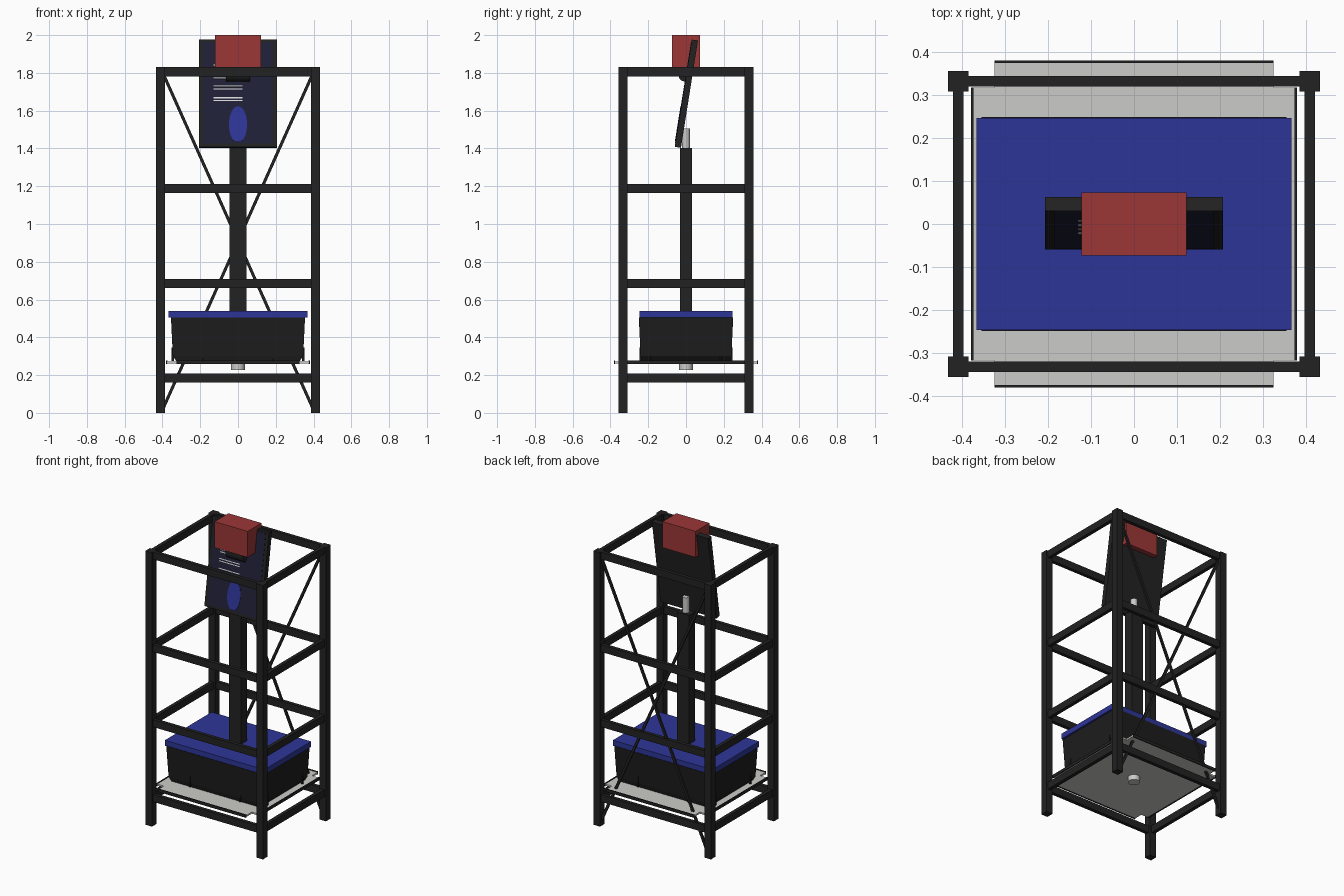
import bpy, bmesh, math
from mathutils import Matrix, Vector

if "Cube" in bpy.data.objects:
    bpy.data.objects.remove(bpy.data.objects["Cube"])


def material(name, rgb):
    m = bpy.data.materials.new(name)
    m.diffuse_color = (*rgb, 1)
    m.use_nodes = True
    m.node_tree.nodes["Principled BSDF"].inputs["Base Color"].default_value = m.diffuse_color
    return m


BLACK = material("frame black", (0.016, 0.016, 0.016))
DARK = material("bin black", (0.012, 0.012, 0.012))
NAVY = material("screen navy", (0.014, 0.014, 0.038))
BLUE = material("blue", (0.027, 0.036, 0.31))
RED = material("red", (0.33, 0.037, 0.037))
GREY = material("light grey", (0.6, 0.6, 0.58))
WHITE = material("white", (0.75, 0.75, 0.75))


def finish(name, bm, mat, matrix=None):
    bmesh.ops.recalc_face_normals(bm, faces=bm.faces)
    me = bpy.data.meshes.new(name)
    bm.to_mesh(me)
    bm.free()
    me.materials.append(mat)
    ob = bpy.data.objects.new(name, me)
    bpy.context.collection.objects.link(ob)
    if matrix:
        ob.matrix_world = matrix
    return ob


def box(name, center, size, mat, matrix=None):
    bm = bmesh.new()
    bmesh.ops.create_cube(bm, size=1)
    bmesh.ops.scale(bm, vec=size, verts=bm.verts)
    bmesh.ops.translate(bm, vec=center, verts=bm.verts)
    return finish(name, bm, mat, matrix)


def prism(name, points, depth, mat, matrix=None):
    """Extrude an outline of 3D points along a depth vector."""
    bm = bmesh.new()
    f = bm.faces.new([bm.verts.new(p) for p in points])
    r = bmesh.ops.extrude_face_region(bm, geom=[f])
    vs = [v for v in r["geom"] if isinstance(v, bmesh.types.BMVert)]
    bmesh.ops.translate(bm, vec=depth, verts=vs)
    return finish(name, bm, mat, matrix)


def cylinder(name, center, radius, length, mat, axis="Z"):
    bm = bmesh.new()
    bmesh.ops.create_cone(bm, cap_ends=True, segments=32, radius1=radius,
                          radius2=radius, depth=length)
    rot = Matrix.Rotation(math.pi / 2, 4, "Y") if axis == "X" else Matrix()
    bm.transform(Matrix.Translation(center) @ rot)
    for f in bm.faces:
        f.smooth = len(f.verts) == 4
    for e in bm.edges:
        e.smooth = e.calc_face_angle(0) < 0.6
    return finish(name, bm, mat)


# Frame posts and four levels of rails
PX, PY = 0.41, 0.333
for sx in (-1, 1):
    for sy in (-1, 1):
        box("post", (sx * PX, sy * PY, 0.915), (0.048, 0.048, 1.83), BLACK)
for z in (0.185, 0.685, 1.187, 1.806):
    for s in (-1, 1):
        box("cross_rail", (0, s * PY, z), (2 * PX - 0.04, 0.024, 0.048), BLACK)
        box("side_rail", (s * PX, 0, z), (0.024, 2 * PY - 0.04, 0.048), BLACK)

# Diagonal braces on the back
for s in (-1, 1):
    a, b = Vector((s * -0.398, PY, 1.80)), Vector((s * 0.398, PY, 0.02))
    d = b - a
    m = Matrix.Translation((a + b) / 2) @ Matrix.Rotation(math.atan2(d.x, d.z), 4, "Y")
    box("back_brace", (0, 0, 0), (0.016, 0.012, d.length), BLACK, m)

# Base plate with notched corners and thin dark rims
outline = []
for sx, sy in ((1, 1), (-1, 1), (-1, -1), (1, -1)):
    pts = [(0.375, 0.318), (0.325, 0.318), (0.325, 0.376)]
    if sx * sy < 0:
        pts.reverse()
    outline += [(sx * x, sy * y, 0.262) for x, y in pts]
prism("base_plate", outline, (0, 0, 0.011), GREY)
for s in (-1, 1):
    box("plate_rim", (0, s * 0.378, 0.268), (0.65, 0.006, 0.02), BLACK)
    box("plate_rim", (s * 0.377, 0, 0.268), (0.006, 0.636, 0.02), BLACK)

# Tapered bin: stacked rectangular sections (half width, half depth, z)
bm = bmesh.new()
rings = []
for x, y, z in ((0.325, 0.235, 0.272), (0.345, 0.24, 0.30),
                (0.355, 0.25, 0.506)):
    rings.append([bm.verts.new(p) for p in
                  ((-x, -y, z), (x, -y, z), (x, y, z), (-x, y, z))])
for lo, hi in zip(rings, rings[1:]):
    for i in range(4):
        j = (i + 1) % 4
        bm.faces.new((lo[i], lo[j], hi[j], hi[i]))
bm.faces.new(rings[0])
bm.faces.new(rings[-1])
finish("bin", bm, DARK)
for s in (-1, 1):
    for p in (-0.185, 0.185):
        box("bin_rib", (p, s * 0.24, 0.31), (0.008, 0.012, 0.07), DARK)
        box("bin_rib", (s * 0.345, p, 0.31), (0.012, 0.008, 0.07), DARK)
box("bin_lid", (0, 0, 0.522), (0.735, 0.494, 0.036), BLUE)

# Column and central pole
box("column", (0, 0, 0.97), (0.088, 0.066, 0.864), BLACK)
cylinder("pole_foot", (0, 0, 0.25), 0.036, 0.044, GREY)
cylinder("pole_top", (0, 0, 1.44), 0.02, 0.13, GREY)

# Tilted display panel, built in its own frame
T = Matrix.Translation((0, 0.002, 1.69)) @ Matrix.Rotation(math.radians(-9), 4, "X")
F = -0.0165
box("panel", (0, 0, 0), (0.415, 0.033, 0.575), BLACK, T)
box("screen", (0, F, 0.002), (0.372, 0.004, 0.545), NAVY, T)
oval = []
for i in range(32):
    t = 2 * math.pi * i / 32
    oval.append((0.048 * math.cos(t), F - 0.004,
                 -0.168 + max(-0.088, 0.098 * math.sin(t))))
prism("screen_oval", oval, (0, 0.004, 0), BLUE, T)
for v in (0.15, 0.095, 0.08, 0.037, 0.022, -0.025, -0.04):
    box("screen_line", (-0.053, F - 0.002, v), (0.155, 0.003, 0.006), WHITE, T)

# Red housing with a rounded sensor beneath
box("top_housing", (0, 0, 1.913), (0.244, 0.146, 0.174), RED)
cylinder("sensor", (0, -0.004, 1.79), 0.036, 0.128, BLACK, "X")
box("sensor_neck", (0, -0.004, 1.81), (0.128, 0.072, 0.04), BLACK)
